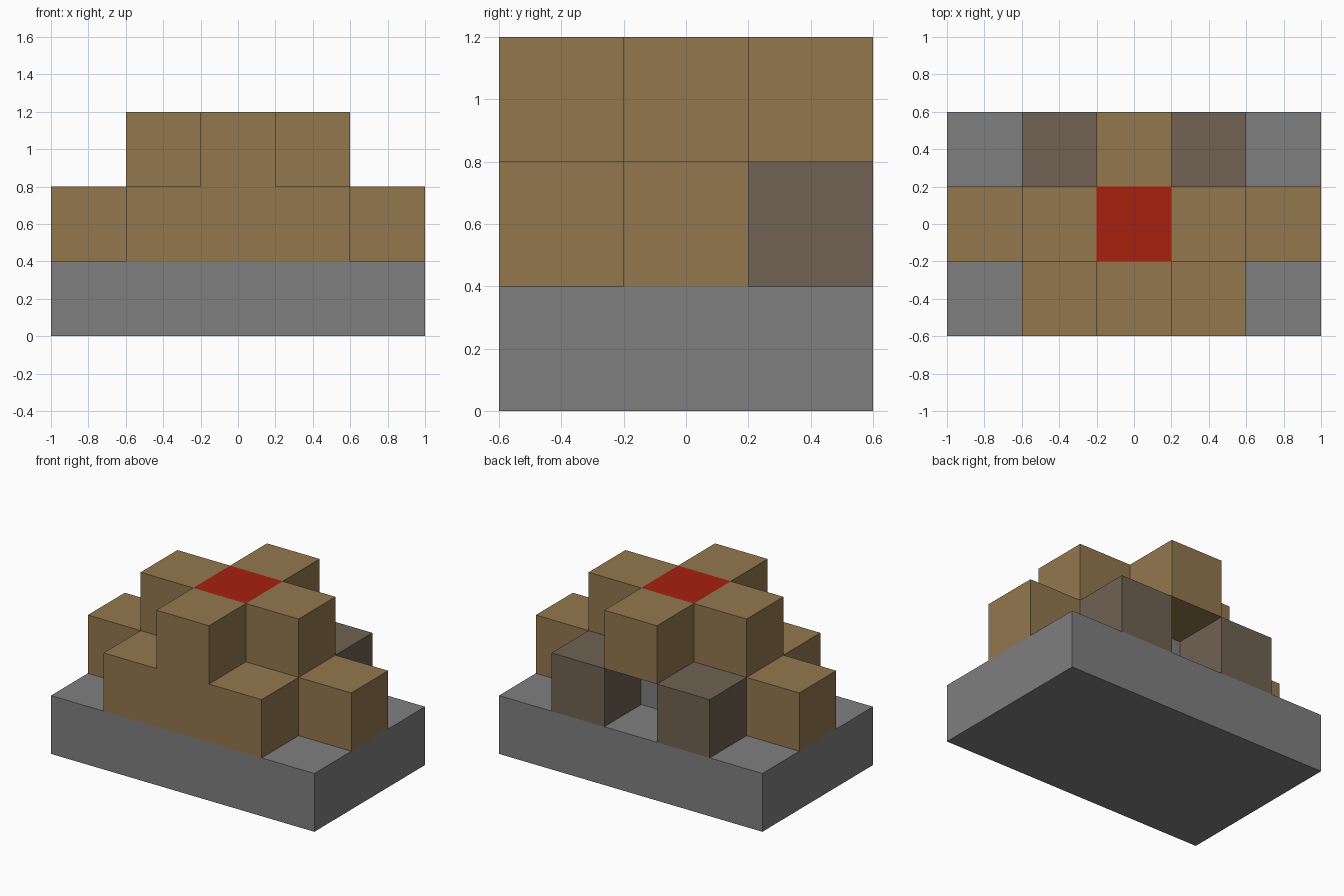
import bpy
import bmesh
from mathutils import Matrix, Vector

if "Cube" in bpy.data.objects:
    bpy.data.objects.remove(bpy.data.objects["Cube"], do_unlink=True)

UNIT = 0.4  # edge of one block


def material(name, rgb):
    mat = bpy.data.materials.new(name)
    mat.use_nodes = True
    mat.diffuse_color = (*rgb, 1)
    bsdf = next(n for n in mat.node_tree.nodes if n.type == "BSDF_PRINCIPLED")
    bsdf.inputs["Base Color"].default_value = (*rgb, 1)
    return mat


def block(name, mat, col, row, layer, wide=1, deep=1):
    """Box centred on a grid column and row, resting on a layer."""
    size = Vector((wide, deep, 1)) * UNIT
    centre = Vector((col, row, layer + 0.5)) * UNIT
    bm = bmesh.new()
    bmesh.ops.create_cube(bm, size=1, matrix=Matrix.Translation(centre) @ Matrix.Diagonal(size).to_4x4())
    mesh = bpy.data.meshes.new(name)
    bm.to_mesh(mesh)
    bm.free()
    mesh.materials.append(mat)
    obj = bpy.data.objects.new(name, mesh)
    bpy.context.collection.objects.link(obj)


stone = material("stone grey", (0.212, 0.212, 0.212))
wood = material("wood brown", (0.288, 0.185, 0.076))
dark_wood = material("dark wood", (0.162, 0.122, 0.084))
red = material("red", (0.385, 0.0152, 0.0048))

# Stone base and the core behind the rear opening
block("base_slab", stone, 0, 0, 0, wide=5, deep=3)
block("stone_core", stone, 0, 0, 1)

# Middle layer: front wall, side arms and rear posts
block("front_wall", wood, 0, -1, 1, wide=3)
for side, label in ((1, "left"), (-1, "right")):
    block(label + "_arm", wood, side * 1.5, 0, 1, wide=2)
    block(label + "_rear_post", dark_wood, side, 1, 1)
    block(label + "_top_block", wood, side, 0, 2)

# Top layer: cross with a red centre
block("front_top_block", wood, 0, -1, 2)
block("rear_top_block", wood, 0, 1, 2)
block("red_centre", red, 0, 0, 2)
